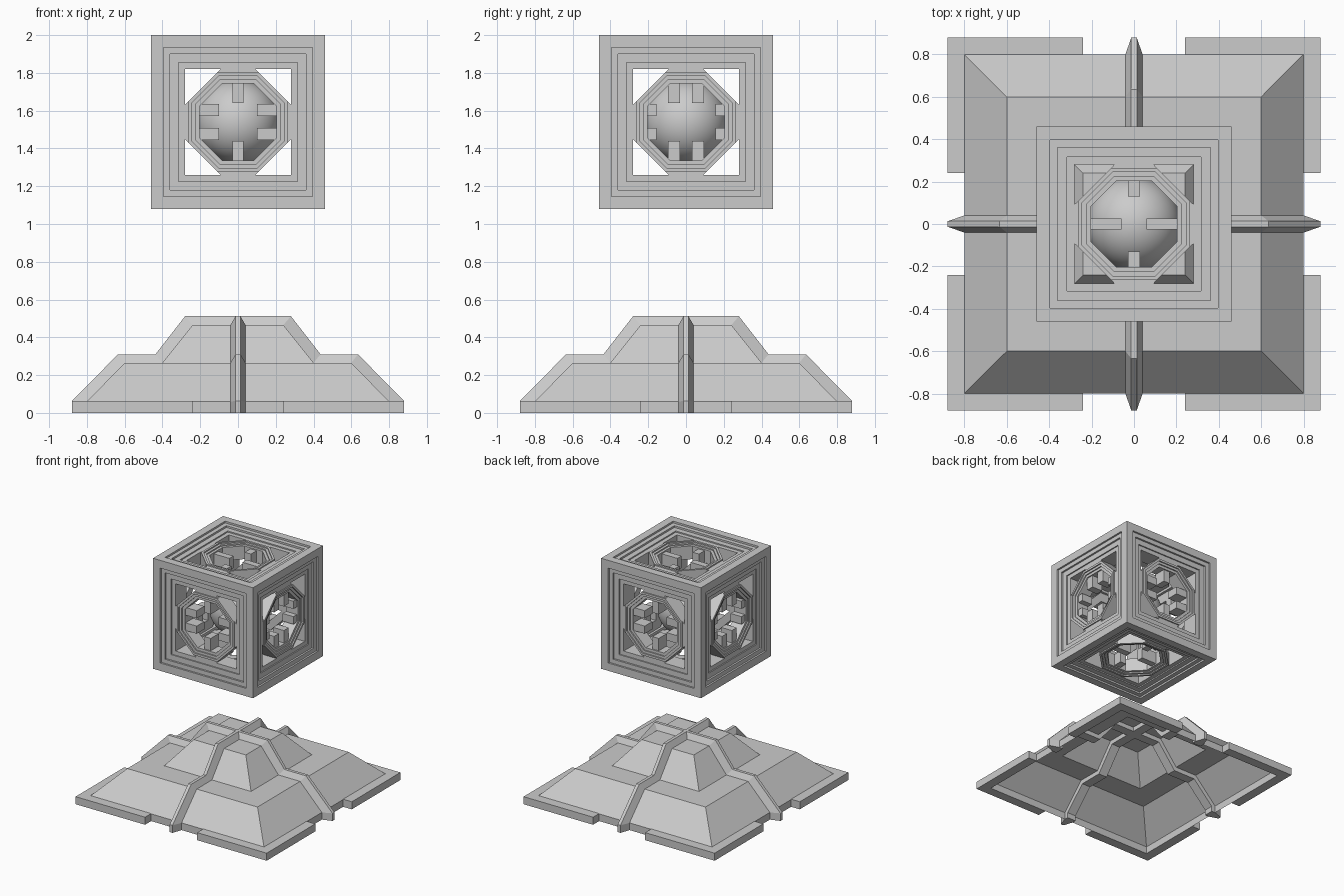
import bpy, bmesh, math
from mathutils import Matrix, Vector

if "Cube" in bpy.data.objects:
    bpy.data.objects.remove(bpy.data.objects["Cube"])

CENTER = Vector((0, 0, 1.54))


def make(name, bm):
    bmesh.ops.remove_doubles(bm, verts=bm.verts, dist=1e-5)
    bmesh.ops.recalc_face_normals(bm, faces=bm.faces)
    me = bpy.data.meshes.new(name)
    bm.to_mesh(me)
    bm.free()
    ob = bpy.data.objects.new(name, me)
    bpy.context.collection.objects.link(ob)
    return ob


def sweep(bm, profile, n, mat=Matrix(), closed=False, cap=False):
    """Sweep (apothem, height) points around an n-sided polygon."""
    k = 1 / math.cos(math.pi / n)
    rows = []
    for r, h in profile:
        angs = [2 * math.pi * (i + 0.5) / n for i in range(n)]
        rows.append([bm.verts.new(mat @ Vector((r * k * math.cos(a), r * k * math.sin(a), h)))
                     for a in angs])
    if cap:
        bm.faces.new(rows[-1])
    if closed:
        rows.append(rows[0])
    for a, b in zip(rows, rows[1:]):
        for i in range(n):
            j = (i + 1) % n
            bm.faces.new((a[i], a[j], b[j], b[i]))


def prism(bm, pts, z0, z1, mat=Matrix()):
    lo = [bm.verts.new(mat @ Vector((x, y, z0))) for x, y in pts]
    hi = [bm.verts.new(mat @ Vector((x, y, z1))) for x, y in pts]
    bm.faces.new(lo)
    bm.faces.new(hi)
    for i in range(len(pts)):
        j = (i + 1) % len(pts)
        bm.faces.new((lo[i], lo[j], hi[j], hi[i]))


# Hollow stepped pyramid
tiers = [(0.8, 0), (0.8, 0.06), (0.6, 0.265), (0.4, 0.265), (0.24, 0.465)]
bm = bmesh.new()
sweep(bm, tiers, 4, cap=True)
make("stepped_base", bm)

# L-shaped corner plates around the base
bm = bmesh.new()
ell = [(0.88, 0.88), (0.24, 0.88), (0.24, 0.8), (0.8, 0.8), (0.8, 0.24), (0.88, 0.24)]
for i in range(4):
    prism(bm, ell, 0, 0.063, Matrix.Rotation(i * math.pi / 2, 4, 'Z'))
make("corner_plates", bm)

# Tapered ribs crossing over the base, also standing proud inside it
outer = [(0.88, 0), (0.88, 0.063), (0.635, 0.31), (0.437, 0.31), (0.28, 0.512)]
inner = [(0.765, 0), (0.765, 0.045), (0.585, 0.228), (0.382, 0.228), (0.222, 0.428)]
for name, ang in (("rib_x", 0), ("rib_y", math.pi / 2)):
    bm = bmesh.new()
    rot = Matrix.Rotation(ang, 4, 'Z')
    path = list(zip(inner, tiers, outer))
    path += [tuple((-r, z) for r, z in row) for row in reversed(path)]
    rows = []
    for a, m, b in path:
        pts = ((a, -0.04), (a, 0.04), (m, 0.04), (b, 0.013), (b, -0.013), (m, -0.04))
        rows.append([bm.verts.new(rot @ Vector((p[0], w, p[1]))) for p, w in pts])
    for p, q in zip(rows, rows[1:]):
        for i in range(6):
            j = (i + 1) % 6
            bm.faces.new((p[i], p[j], q[j], q[i]))
    bm.faces.new(rows[0])
    bm.faces.new(rows[-1])
    make(name, bm)

# Six face orientations of the floating cube
T = Matrix.Translation(CENTER)
sides = [Matrix.Rotation(i * math.pi / 2, 4, 'Z') @ Matrix.Rotation(math.pi / 2, 4, 'X')
         for i in range(4)]
sides += [Matrix(), Matrix.Rotation(math.pi, 4, 'X')]

# Stepped square frames forming the cube's solid beams
frame = [(0.46, 0.46), (0.395, 0.46), (0.395, 0.445), (0.36, 0.445), (0.36, 0.43),
         (0.315, 0.43), (0.315, 0.42), (0.28, 0.42), (0.28, 0.28)]
bm = bmesh.new()
for s in sides:
    sweep(bm, frame, 4, T @ s)
make("cube_frame", bm)

# Stepped octagonal window rings with short links to the frame
ring = [(0.263, 0.30), (0.263, 0.43), (0.245, 0.43), (0.245, 0.42),
        (0.225, 0.42), (0.225, 0.41), (0.203, 0.41), (0.203, 0.30)]
link = [(0.108, 0.263), (0.092, 0.281), (-0.092, 0.281), (-0.108, 0.263)]
bm = bmesh.new()
for s in sides:
    sweep(bm, ring, 8, T @ s, closed=True)
    for i in range(4):
        prism(bm, link, 0.30, 0.42, T @ s @ Matrix.Rotation(i * math.pi / 2, 4, 'Z'))
make("octagon_rings", bm)


# Teeth reaching in from each window ring: (x range, y range) on the face, mirrored
def bar(c, half, tip, along_x):
    a, b = (tip, 0.205), (c - half, c + half)
    return (a, b) if along_x else (b, a)


single_y = lambda tip: [bar(0, 0.029, tip, False)]
single_x = lambda tip: [bar(0, 0.027, tip, True)]
pair_y = lambda tip: [bar(c, 0.032, tip, False) for c in (-0.064, 0.064)]
pair_x = lambda tip: [bar(c, 0.032, tip, True) for c in (-0.064, 0.064)]
front = single_y(0.1) + pair_x(0.1)
flank = pair_y(0.1) + pair_x(0.157)
top = single_y(0.13) + single_x(0.06)

bm = bmesh.new()
for s, bars in zip(sides, (front, flank, front, flank, top, top)):
    for turn in (0, math.pi):
        for (x0, x1), (y0, y1) in bars:
            prism(bm, [(x0, y0), (x1, y0), (x1, y1), (x0, y1)], 0.30, 0.40,
                  T @ s @ Matrix.Rotation(turn, 4, 'Z'))
make("window_teeth", bm)

# Core sphere
bm = bmesh.new()
bmesh.ops.create_uvsphere(bm, u_segments=48, v_segments=24, radius=0.22, matrix=T)
core = make("core_sphere", bm)
for p in core.data.polygons:
    p.use_smooth = True
